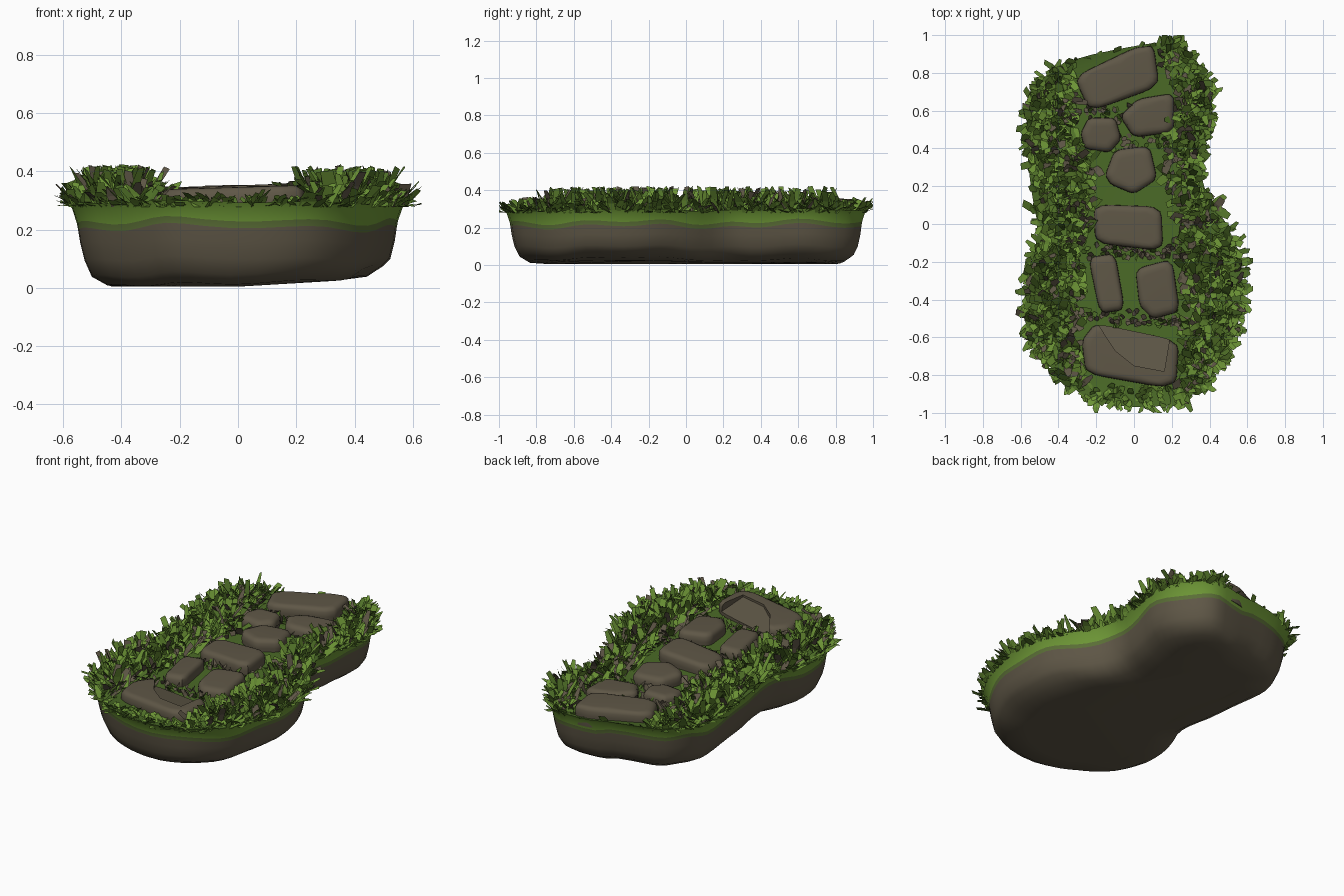
import bpy, bmesh, math, random
from mathutils import Vector

if "Cube" in bpy.data.objects:
    bpy.data.objects.remove(bpy.data.objects["Cube"])
random.seed(7)


def mat(name, col):
    m = bpy.data.materials.new(name)
    m.diffuse_color = (*col, 1)
    m.use_nodes = True
    m.node_tree.nodes["Principled BSDF"].inputs["Base Color"].default_value = m.diffuse_color
    return m


BROWN = mat("earth brown", (0.114, 0.095, 0.062))
MOSS = mat("moss green", (0.155, 0.310, 0.037))
OLIVE = mat("olive green", (0.105, 0.160, 0.038))
GRASS = mat("grass green", (0.145, 0.285, 0.035))
DARK = mat("deep green", (0.080, 0.165, 0.021))
GROUND = mat("shaded ground green", (0.070, 0.145, 0.020))


def finish(bm, name, mats, angle=None):
    me = bpy.data.meshes.new(name)
    bm.to_mesh(me)
    bm.free()
    for m in mats:
        me.materials.append(m)
    ob = bpy.data.objects.new(name, me)
    bpy.context.collection.objects.link(ob)
    if angle:
        bpy.ops.object.select_all(action='DESELECT')
        ob.select_set(True)
        bpy.context.view_layer.objects.active = ob
        bpy.ops.object.shade_smooth_by_angle(angle=math.radians(angle))
    return ob


def chaikin(pts, times, t=0.25):
    for _ in range(times):
        out = []
        for a, b in zip(pts, pts[1:] + pts[:1]):
            out += [a.lerp(b, t), a.lerp(b, 1 - t)]
        pts = out
    return pts


def loft(bm, rings, cols):
    """Bridge closed rings of points, then cap both ends."""
    vs = [[bm.verts.new(p) for p in r] for r in rings]
    n = len(vs[0])
    for k in range(len(vs) - 1):
        for i in range(n):
            j = (i + 1) % n
            f = bm.faces.new((vs[k][i], vs[k][j], vs[k + 1][j], vs[k + 1][i]))
            f.material_index = cols[k]
    bm.faces.new(vs[0][::-1]).material_index = cols[0]
    bm.faces.new(vs[-1]).material_index = cols[-1]
    bmesh.ops.recalc_face_normals(bm, faces=bm.faces)


# Outline of the ground slab
OUT = [Vector(p) for p in [
    (0.26, 0.97), (0.43, 0.70), (0.37, 0.42), (0.34, 0.22), (0.49, 0.0), (0.58, -0.22),
    (0.56, -0.52), (0.46, -0.76), (0.24, -0.97), (-0.19, -0.96), (-0.38, -0.82),
    (-0.57, -0.62), (-0.58, -0.30), (-0.49, -0.08), (-0.55, 0.22), (-0.57, 0.55),
    (-0.53, 0.72), (-0.38, 0.86), (0.05, 0.95)]][::-1]
EDGE = chaikin(OUT, 2)


def toward_spine(p, d):
    y = max(-0.45, min(0.5, p.y))
    s = Vector((-0.07 if y > 0.2 else 0.0, y))
    return p + (s - p).normalized() * d


# Earth slab with wavy moss rim: (inset, height, wave)
body_rings = []
for inset, z, wave in [(0.24, 0.004, 0.0), (0.13, 0.012, 0.004), (0.075, 0.045, 0.006),
                       (0.05, 0.10, 0.005), (0.035, 0.16, 0.004), (0.028, 0.207, 0.009),
                       (0.024, 0.230, 0.009), (0.008, 0.275, 0.004), (-0.004, 0.294, 0.004),
                       (0.04, 0.287, 0.0), (0.2, 0.28, 0.0)]:
    ring = []
    for i, p in enumerate(EDGE):
        q = toward_spine(p, inset)
        w = wave * (math.sin(i * 0.41) + math.sin(i * 0.97 + 1))
        tilt = 0.03 * max(0, q.x) / 0.5 if z < 0.08 else 0
        ring.append((q.x, q.y, z + w + tilt))
    body_rings.append(ring)
bm = bmesh.new()
loft(bm, body_rings, [0, 0, 0, 0, 0, 2, 1, 1, 3, 3])
finish(bm, "earth_slab", [BROWN, MOSS, OLIVE, GROUND], 50)


# Stepping stones
def stone(name, pts, top, tx=0.0, ty=0.0):
    pts = [Vector(p) for p in pts]
    c = sum(pts, Vector((0, 0))) / len(pts)
    e = chaikin(pts, 2, 0.14)
    e = [p + (p - c) * 0.03 for p in e]
    rings = []
    for inset, dz in [(0.01, -0.12), (0.0, -0.05), (0.002, -0.022), (0.012, -0.008),
                      (0.03, -0.001), (0.05, 0.0)]:
        r = []
        for p in e:
            q = p + (c - p).normalized() * inset
            r.append((q.x, q.y, top + dz + (q.x - c.x) * tx + (q.y - c.y) * ty))
        rings.append(r)
    b = bmesh.new()
    loft(b, rings, [0] * 5)
    return finish(b, name, [BROWN], 40)


stone("stone_back", [(-.31, .78), (-.23, .60), (.13, .73), (.10, .94), (.0, .93)], .35, .03)
stone("stone_small_left", [(-.28, .48), (-.24, .56), (-.1, .56), (-.07, .45), (-.13, .38), (-.26, .40)], .34, .0, .05)
stone("stone_small_right", [(-.07, .57), (.02, .66), (.21, .69), (.21, .49), (.0, .46)], .33, -.04)
stone("stone_five_sided", [(-.15, .26), (-.1, .39), (.08, .41), (.12, .24), (.0, .16), (-.12, .21)], .35, 0, -.04)
stone("stone_middle", [(-.21, .10), (.14, .09), (.15, -.14), (-.2, -.10)], .35, .04)
stone("stone_narrow", [(-.24, -.18), (-.1, -.16), (-.05, -.45), (-.18, -.47)], .34, .05)
stone("stone_front_right", [(.01, -.24), (.2, -.19), (.24, -.46), (.1, -.5), (.03, -.43)], .345, -.03, .03)
front = stone("stone_front", [(-.27, -.62), (-.25, -.79), (.14, -.86), (.22, -.83), (.23, -.62), (-.2, -.53)], .345, .03)

# Chipped hollow in the front stone, cut by a sloped wedge
hollow = [(-.21, -.50), (-.1, -.67), (.0, -.75), (.16, -.78), (.19, -.60)]
bm = bmesh.new()
loft(bm, [[(x, y, .29 + (-.54 - y) * .2) for x, y in hollow], [(x, y, .5) for x, y in hollow]], [0])
cutter = finish(bm, "hollow_cutter", [BROWN])
cutter.hide_render = True
cutter.hide_set(True)
mod = front.modifiers.new("hollow", 'BOOLEAN')
mod.operation = 'DIFFERENCE'
mod.object = cutter

# Path corridor: (y, left x, right x)
PATH = [(-1, -.24, .22), (-.8, -.29, .24), (-.4, -.27, .26), (0, -.24, .22),
        (.3, -.19, .16), (.5, -.29, .2), (.7, -.32, .21), (.9, -.32, .13), (1, -.2, .1)]


def corridor(y):
    for a, b in zip(PATH, PATH[1:]):
        if y <= b[0]:
            t = (y - a[0]) / (b[0] - a[0])
            return a[1] + (b[1] - a[1]) * t, a[2] + (b[2] - a[2]) * t
    return PATH[-1][1:]


def inside(x, y):
    r = False
    for a, b in zip(EDGE, EDGE[1:] + EDGE[:1]):
        if (a.y > y) != (b.y > y) and x < (b.x - a.x) * (y - a.y) / (b.y - a.y) + a.x:
            r = not r
    return r


def blade(bm, x, y, z, ang, height, reach, width, col):
    """Broad bent leaf leaning towards ang with a blunt tip."""
    d = Vector((math.cos(ang), math.sin(ang), 0))
    turn = ang + math.pi / 2 + random.uniform(-.5, .5)
    s = Vector((math.cos(turn), math.sin(turn), 0))
    rows = []
    for t, w in [(0, .7), (.55, 1), (1, random.uniform(.4, 1))]:
        c = Vector((x, y, z)) + d * reach * t ** 1.3 + Vector((0, 0, height * t))
        row = []
        for k in (-1, 1):
            v = c + s * k * width * w / 2 + Vector((0, 0, k * t * random.uniform(-.008, .008)))
            row.append(bm.verts.new((max(-.63, min(.63, v.x)), max(-1, min(1, v.y)), v.z)))
        rows.append(row)
    for a, b in zip(rows, rows[1:]):
        bm.faces.new((a[0], a[1], b[1], b[0])).material_index = col


# Grass: verges on both sides, low tufts of earth in the path gaps
verge, tufts = bmesh.new(), bmesh.new()
n = 0
while n < 1550:
    x, y = random.uniform(-.58, .58), random.uniform(-.97, .97)
    if not inside(x, y):
        continue
    lo, hi = corridor(y)
    gap = max(lo - x, x - hi)
    a = random.uniform(0, math.tau)
    if gap > 0.01:
        near = gap < 0.07
        rim = not inside(x * 1.11, y * 1.05)
        col = random.choices([0, 1, 2], [5, 2, 3] if near else [7, 1.8, .9])[0]
        h = random.uniform(.03, .085) if near or rim else random.uniform(.05, .14)
        blade(verge, x, y, .278, a, h, random.uniform(.03, .085), random.uniform(.028, .05), col)
        n += 1
    elif any(abs(y - g) < .035 for g in (.43, .58, -.15, -.5)):
        blade(tufts, x, y, .278, a, random.uniform(.01, .045), .025, .028, random.choice([2, 2, 1]))
    elif y < -.87:
        blade(tufts, x, y, .278, a, random.uniform(.01, .04), .035, .035, random.choice([0, 0, 1]))

# Fringe leaning out over the rim, sparse beside the waist and back corner
for a, b in zip(EDGE, EDGE[1:] + EDGE[:1]):
    m = (a + b) / 2
    out = m - toward_spine(m, 1)
    ang = math.atan2(out.y, out.x)
    bare = (-.05 < m.y < .38) or (m.y > .8 and m.x < .1)
    for _ in range(max(1, int((b - a).length * (12 if bare else 50)))):
        p = toward_spine(a.lerp(b, random.random()), random.uniform(.0, .04))
        blade(verge, p.x, p.y, .28, ang + random.uniform(-.8, .8), random.uniform(.0, .06),
              random.uniform(.02, .045) if bare else random.uniform(.03, .08),
              random.uniform(.02, .048), random.choice([0, 0, 0, 1]))
# Longest end leaves, front and back
blade(verge, -.2, -.94, .28, -math.pi / 2, .02, .065, .04, 0)
blade(verge, .25, .94, .28, math.pi / 2, .02, .065, .04, 0)
finish(verge, "grass_verges", [GRASS, DARK, BROWN])
finish(tufts, "path_tufts", [GRASS, DARK, BROWN])
